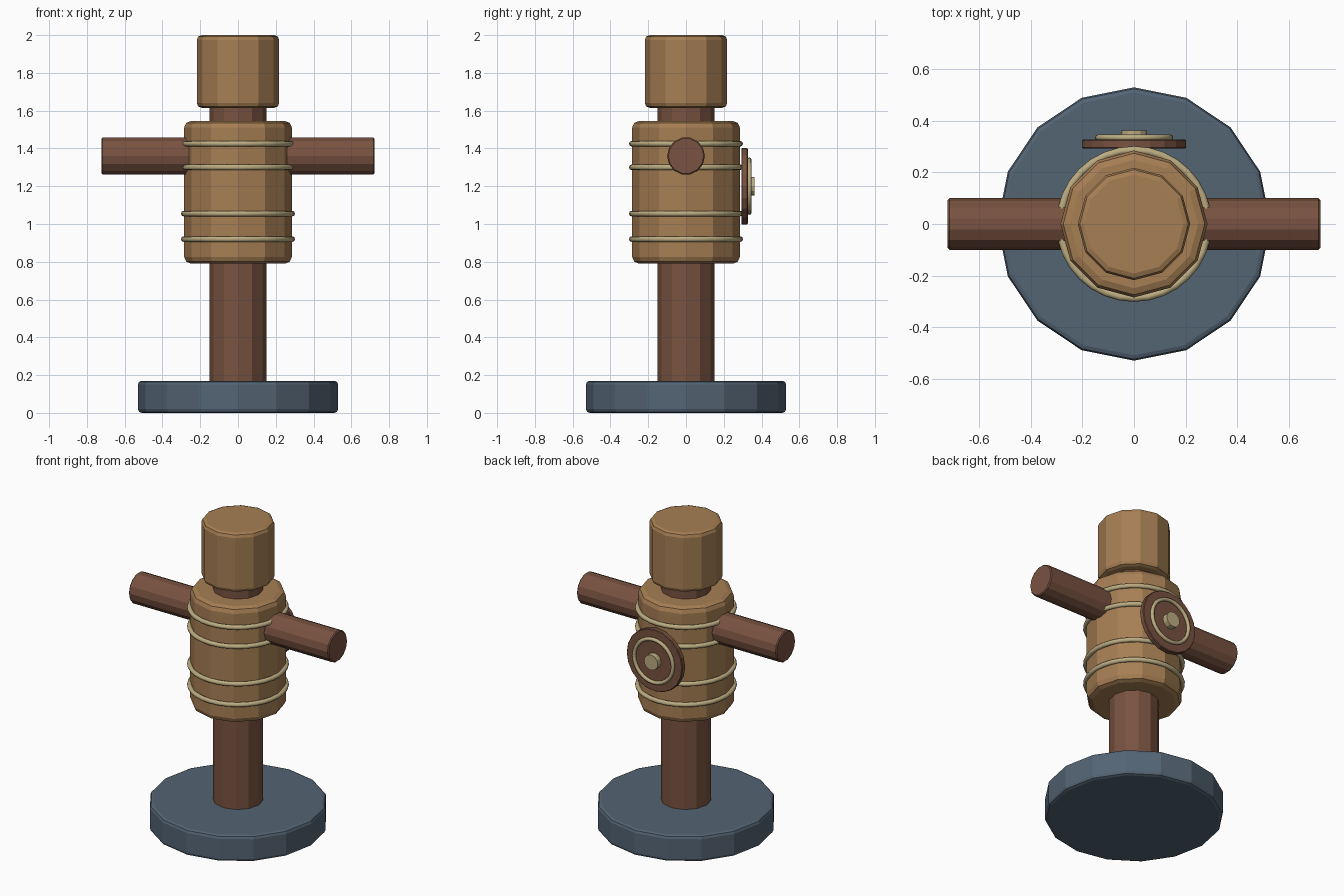
import bpy
from math import pi

cube = bpy.data.objects.get("Cube")
if cube:
    bpy.data.objects.remove(cube, do_unlink=True)


def material(name, color):
    m = bpy.data.materials.new(name)
    m.use_nodes = True
    m.diffuse_color = (*color, 1)
    bsdf = next(n for n in m.node_tree.nodes if n.type == "BSDF_PRINCIPLED")
    bsdf.inputs["Base Color"].default_value = (*color, 1)
    return m


dark_wood = material("dark_wood", (0.19, 0.085, 0.052))
light_wood = material("light_wood", (0.38, 0.21, 0.087))
rope_tan = material("rope_tan", (0.50, 0.41, 0.22))
slate = material("slate", (0.088, 0.128, 0.175))


def finish(name, mat):
    ob = bpy.context.object
    ob.name = name
    ob.data.materials.append(mat)
    return ob


def drum(name, mat, radius, length, center, sides=12, bevel=0.0, segments=2, rot=(0, 0, 0)):
    """Flat-faced cylinder with optionally rounded rims."""
    bpy.ops.mesh.primitive_cylinder_add(vertices=sides, radius=radius, depth=length,
                                        location=center, rotation=rot)
    ob = finish(name, mat)
    if bevel:
        mod = ob.modifiers.new("rim", "BEVEL")
        mod.width = bevel
        mod.segments = segments
        mod.limit_method = "ANGLE"
        mod.angle_limit = pi / 3
    return ob


def ring(name, major, minor, center, rot=(0, 0, 0)):
    bpy.ops.mesh.primitive_torus_add(major_radius=major, minor_radius=minor, major_segments=32,
                                     minor_segments=8, location=center, rotation=rot)
    finish(name, rope_tan)
    bpy.ops.object.shade_smooth_by_angle(angle=pi / 3)


# Stand and post
drum("base", slate, 0.53, 0.17, (0, 0, 0.085), sides=16, bevel=0.02)
drum("post", dark_wood, 0.15, 1.55, (0, 0, 0.9))

# Padded torso, head and crossbar
drum("torso", light_wood, 0.285, 0.755, (0, 0, 1.168), bevel=0.035)
drum("head", light_wood, 0.218, 0.385, (0, 0, 1.8075), bevel=0.025)
drum("arm_bar", dark_wood, 0.1, 1.445, (0, 0, 1.36), sides=14, bevel=0.006,
     segments=1, rot=(0, pi / 2, 0))

# Ropes around the torso
for i, z in enumerate((0.92, 1.055, 1.30, 1.425)):
    ring(f"rope_{i + 1}", 0.287, 0.015, (0, 0, z))

# Round target on the back
facing = (-pi / 2, 0, 0)
drum("target_disc", dark_wood, 0.202, 0.034, (0, 0.31, 1.2), sides=20, bevel=0.004,
     segments=1, rot=facing)
ring("target_ring", 0.14, 0.012, (0, 0.335, 1.2), rot=facing)
drum("target_boss", rope_tan, 0.05, 0.045, (0, 0.34, 1.2), rot=facing)
